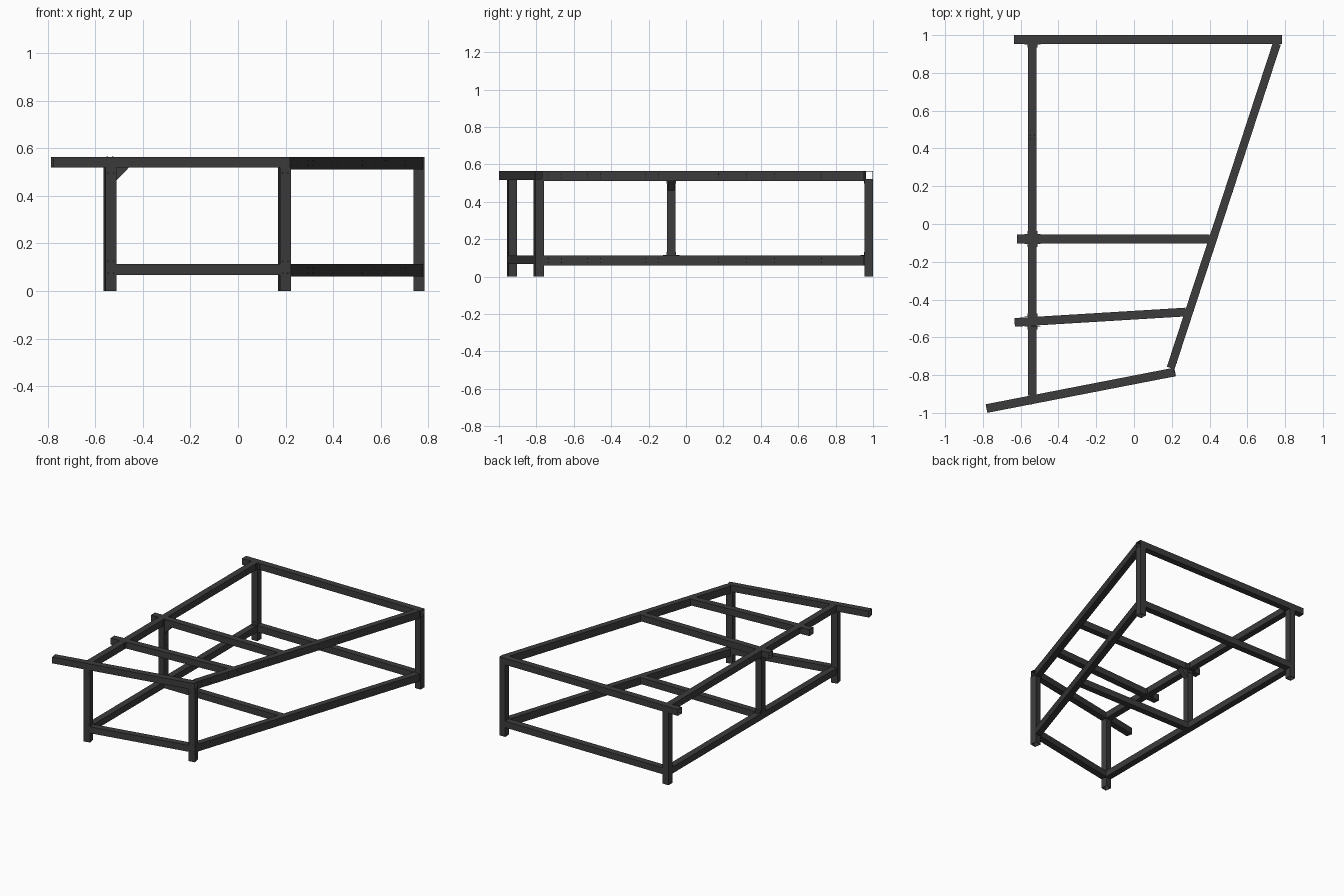
import bpy, bmesh, math
from mathutils import Vector, Matrix

if "Cube" in bpy.data.objects:
    bpy.data.objects.remove(bpy.data.objects["Cube"])

S = 0.046            # tube size
WALL = 0.003         # tube wall
TOP = 0.564          # top of the frame
ZT = TOP - S / 2     # centre of upper tubes
ZL = 0.113 - S / 2   # centre of lower tubes
TALL = 0.053         # height of the slanted side tubes
ANG = math.atan2(0.193, 0.994)   # front beam angle


def material(name, c):
    m = bpy.data.materials.new(name)
    m.diffuse_color = (c, c, c, 1)
    m.use_nodes = True
    m.node_tree.nodes["Principled BSDF"].inputs["Base Color"].default_value = m.diffuse_color
    return m


STEEL = material("dark_steel", 0.045)
HOLE = material("hole_black", 0.008)


def finish(name, bm, mat=STEEL):
    bmesh.ops.recalc_face_normals(bm, faces=bm.faces)
    me = bpy.data.meshes.new(name)
    bm.to_mesh(me)
    bm.free()
    me.materials.append(mat)
    ob = bpy.data.objects.new(name, me)
    bpy.context.collection.objects.link(ob)
    return ob


def tube(name, a, b, w=S, h=S, up=(0, 0, 1)):
    """Open-ended hollow square tube from a to b."""
    a, b = Vector(a), Vector(b)
    d = (b - a).normalized()
    side = Vector(up).cross(d).normalized()
    v = d.cross(side)
    bm = bmesh.new()
    rings = []
    for p in (a, b):
        for t in (0, WALL):
            rings.append([bm.verts.new(p + side * sx * (w / 2 - t) + v * sy * (h / 2 - t))
                          for sx, sy in ((-1, -1), (1, -1), (1, 1), (-1, 1))])
    ao, ai, bo, bi = rings
    for p, q in ((ao, bo), (ai, bi), (ao, ai), (bo, bi)):
        for i in range(4):
            j = (i + 1) % 4
            bm.faces.new((p[i], p[j], q[j], q[i]))
    return finish(name, bm)


def bracket(name, corner, u, v, leg=0.02, width=0.036, t=0.003):
    """Small folded angle bracket in the inside corner between u and v."""
    c, u, v = Vector(corner), Vector(u).normalized(), Vector(v).normalized()
    n = u.cross(v).normalized()
    bm = bmesh.new()
    prof = [(0, 0), (leg, 0), (leg, t), (t, t), (t, leg), (0, leg)]
    f = bm.faces.new([bm.verts.new(c + u * x + v * y - n * width / 2) for x, y in prof])
    r = bmesh.ops.extrude_face_region(bm, geom=[f])
    bmesh.ops.translate(bm, vec=n * width,
                        verts=[e for e in r["geom"] if isinstance(e, bmesh.types.BMVert)])
    return finish(name, bm)


def holes(name, points, normal):
    """Tiny dark screw holes lying on a tube face."""
    rot = Vector(normal).to_track_quat('Z', 'Y').to_matrix().to_4x4()
    bm = bmesh.new()
    for p in points:
        bmesh.ops.create_cone(bm, cap_ends=True, segments=8, radius1=0.0035, radius2=0.0035,
                              depth=0.001, matrix=Matrix.Translation(p) @ rot)
    return finish(name, bm, HOLE)


def right_x(y):      # centre line of the slanted right side
    return 0.196 + (y + 0.757) * 0.561 / 1.714


def front_y(x):      # centre line of the angled front
    return -0.977 + (x + 0.781) * math.tan(ANG)


LX, BY, MY = -0.538, 0.977, -0.079
FR = (0.195, front_y(0.195))
FL = (LX, front_y(LX))
BR, BL = (0.760, BY), (LX, BY)
fdir = Vector((math.cos(ANG), math.sin(ANG), 0))
fnorm = Vector((math.sin(ANG), -math.cos(ANG), 0))

# Upper frame
tube("top_back_beam", (-0.635, BY, ZT), (0.783, BY, ZT))
tube("top_front_beam", (-0.781, -0.977, ZT), (0.214, front_y(0.214), ZT))
tube("top_cross_beam", (-0.62, MY, ZT), (right_x(MY) - 0.018, MY, ZT))
tube("top_slanted_cross_beam", (-0.632, -0.521, ZT), (0.275, -0.466, ZT))
c2y = -0.516
for i, (y0, y1) in enumerate(((BY - S / 2, MY + S / 2), (MY - S / 2, c2y + S / 2),
                              (c2y - S / 2, FL[1] + S / 2))):
    tube(f"top_left_rail_{i + 1}", (LX, y0, ZT), (LX, y1, ZT))
y0, y1 = -0.762, 0.955
tube("top_right_rail", (right_x(y0), y0, TOP - TALL / 2),
     (right_x(y1), y1, TOP - TALL / 2), w=0.043, h=TALL)

# Lower frame
zr = 0.113 - TALL / 2
tube("low_right_rail", (right_x(y0), y0, zr), (right_x(y1), y1, zr), w=0.043, h=TALL)
tube("low_left_rail", (LX, FL[1] + S / 2, ZL), (LX, BY - S / 2, ZL))
tube("low_back_beam", (LX + S / 2, BY, ZL), (BR[0] - S / 2, BY, ZL))
a, b = Vector((*FL, ZL)), Vector((*FR, ZL))
tube("low_front_beam", a + fdir * S / 2, b - fdir * S / 2)
tube("low_cross_beam", (LX + S / 2, MY, ZL), (right_x(MY) - 0.018, MY, ZL))

# Posts
zt = TOP - S
for name, p, up in (("front_left_post", FL, fnorm), ("front_right_post", FR, fnorm),
                    ("back_left_post", BL, (0, 1, 0)), ("back_right_post", BR, (0, 1, 0))):
    tube(name, (*p, 0), (*p, zt), up=up)
tube("middle_left_post", (LX, MY, 0.113), (LX, MY, zt), up=(0, 1, 0))

# Angle brackets in the corners
h = S / 2
for s in (-1, 1):
    bracket("post_top_bracket", (LX, MY + s * h, zt), (0, s, 0), (0, 0, -1))
    bracket("post_foot_bracket", (LX, MY + s * h, 0.113), (0, s, 0), (0, 0, 1))
    bracket("back_rail_bracket", (LX + s * h, BY - h, ZT), (s, 0, 0), (0, -1, 0))
    for y in (MY, c2y):
        for t in (-1, 1):
            bracket("cross_bracket", (LX + s * h, y + t * h, ZT), (s, 0, 0), (0, t, 0))
bracket("back_left_bracket", (LX, BY - h, ZL + h), (0, -1, 0), (0, 0, 1))
bracket("back_post_bracket", (LX, BY - h, zt), (0, -1, 0), (0, 0, -1))

# Diagonal gusset under the cross beam beside the middle post
bm = bmesh.new()
gx = LX + h
f = bm.faces.new([bm.verts.new((gx + x, MY - 0.018, zt + z))
                  for x, z in ((0, 0), (0.055, 0), (0.045, -0.012), (0, -0.058))])
r = bmesh.ops.extrude_face_region(bm, geom=[f])
bmesh.ops.translate(bm, vec=(0, 0.036, 0),
                    verts=[e for e in r["geom"] if isinstance(e, bmesh.types.BMVert)])
finish("middle_post_gusset", bm)

# Screw holes on the front posts, slanted rails and left rail
for p in (FL, FR):
    c = Vector((*p, 0)) + fnorm * h
    holes("front_post_holes", [c + fdir * s * 0.011 + Vector((0, 0, z))
                               for s in (-1, 1) for z in (0.075, 0.125, 0.495)], fnorm)
rdir = Vector((0.561, 1.714, 0)).normalized()
rn = Vector((rdir.y, -rdir.x, 0))
holes("right_rail_holes",
      [Vector((right_x(y), y, zc + s * 0.01)) + rn * 0.0215
       for y in (-0.73, -0.66, -0.52, -0.45, -0.21, -0.14, 0.18, 0.33, 0.48, 0.73)
       for zc in (TOP - TALL / 2, zr) for s in (-1, 1)], rn)
holes("left_rail_holes", [(LX + s * 0.011, y, TOP) for s in (-1, 1) for y in (0.45, 0.47)],
      (0, 0, 1))
